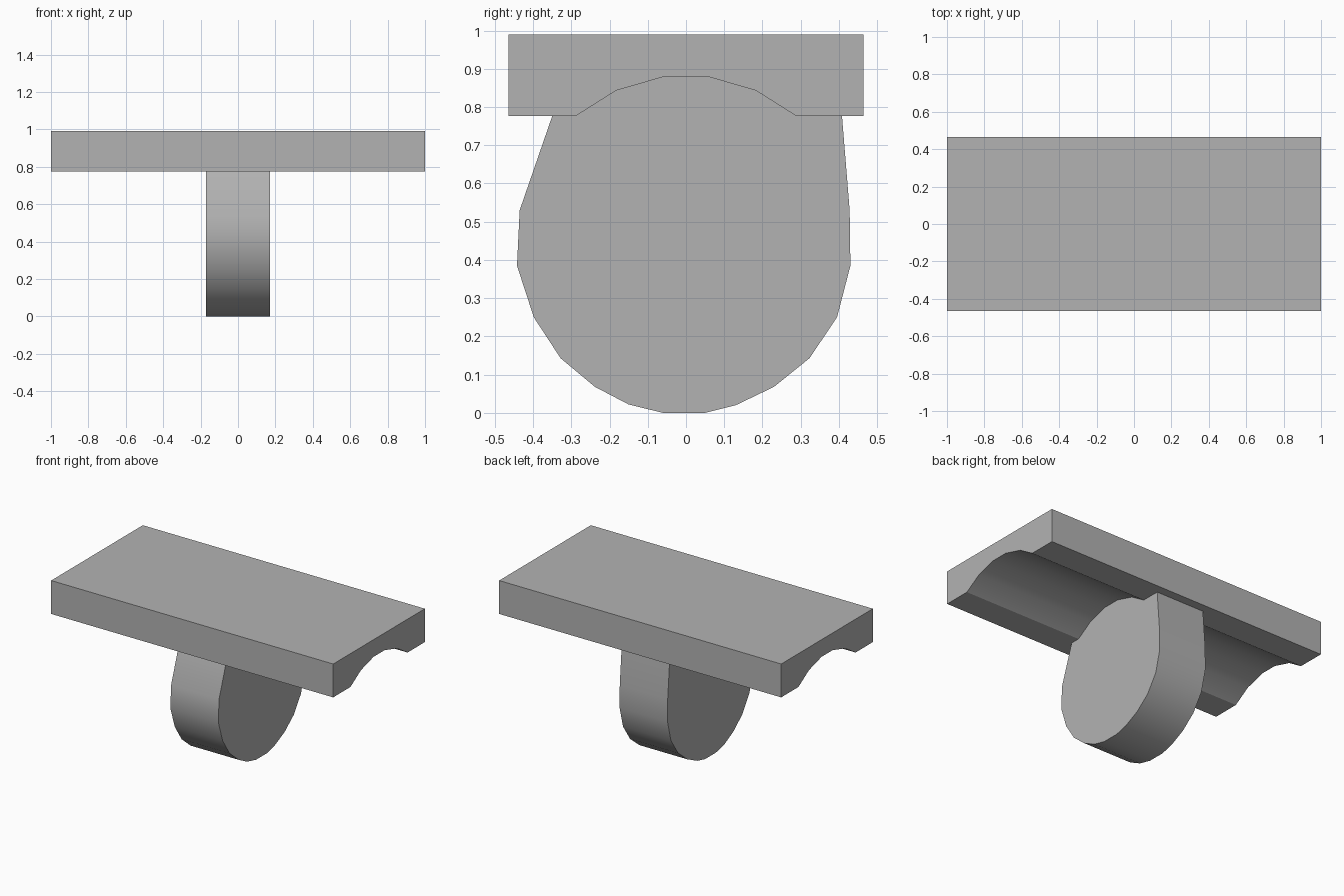
import bpy
import bmesh

cube = bpy.data.objects.get("Cube")
if cube:
    bpy.data.objects.remove(cube, do_unlink=True)

grey = bpy.data.materials.new("plain grey")
grey.use_nodes = True
colour = (0.45, 0.45, 0.45, 1)
grey.diffuse_color = colour
grey.node_tree.nodes["Principled BSDF"].inputs["Base Color"].default_value = colour


def extrude_profile(name, profile, half_width):
    """Extrude a closed (y, z) outline along x, centred on x = 0."""
    bm = bmesh.new()
    face = bm.faces.new([bm.verts.new((-half_width, y, z)) for y, z in profile])
    new = bmesh.ops.extrude_face_region(bm, geom=[face])["geom"]
    verts = [v for v in new if isinstance(v, bmesh.types.BMVert)]
    bmesh.ops.translate(bm, verts=verts, vec=(2 * half_width, 0, 0))
    bmesh.ops.recalc_face_normals(bm, faces=bm.faces)
    mesh = bpy.data.meshes.new(name)
    bm.to_mesh(mesh)
    bm.free()
    mesh.materials.append(grey)
    obj = bpy.data.objects.new(name, mesh)
    bpy.context.collection.objects.link(obj)
    bpy.ops.object.select_all(action="DESELECT")
    obj.select_set(True)
    bpy.context.view_layer.objects.active = obj
    bpy.ops.object.shade_smooth_by_angle(angle=0.52)
    return obj


# Top plate with an arched groove along its underside
half = [(0.055, 0.88), (0.183, 0.843), (0.289, 0.776), (0.464, 0.776), (0.464, 0.99)]
plate = half + [(-y, z) for y, z in reversed(half)]
extrude_profile("top_plate", plate, 1.0)

# Rounded support, its top seated inside the groove
support = [
    (-0.06, 0.003), (0.05, 0.003), (0.13, 0.02), (0.23, 0.068), (0.323, 0.143),
    (0.395, 0.25), (0.43, 0.385), (0.428, 0.53), (0.408, 0.776), (0.40, 0.84),
    (0.20, 0.87), (0.06, 0.9), (-0.06, 0.9), (-0.20, 0.87), (-0.325, 0.84),
    (-0.35, 0.776), (-0.435, 0.53), (-0.442, 0.385), (-0.398, 0.25),
    (-0.328, 0.143), (-0.238, 0.068), (-0.15, 0.022),
]
extrude_profile("round_support", [(y, z - 0.003 if z < 0.01 else z) for y, z in support], 0.17)
